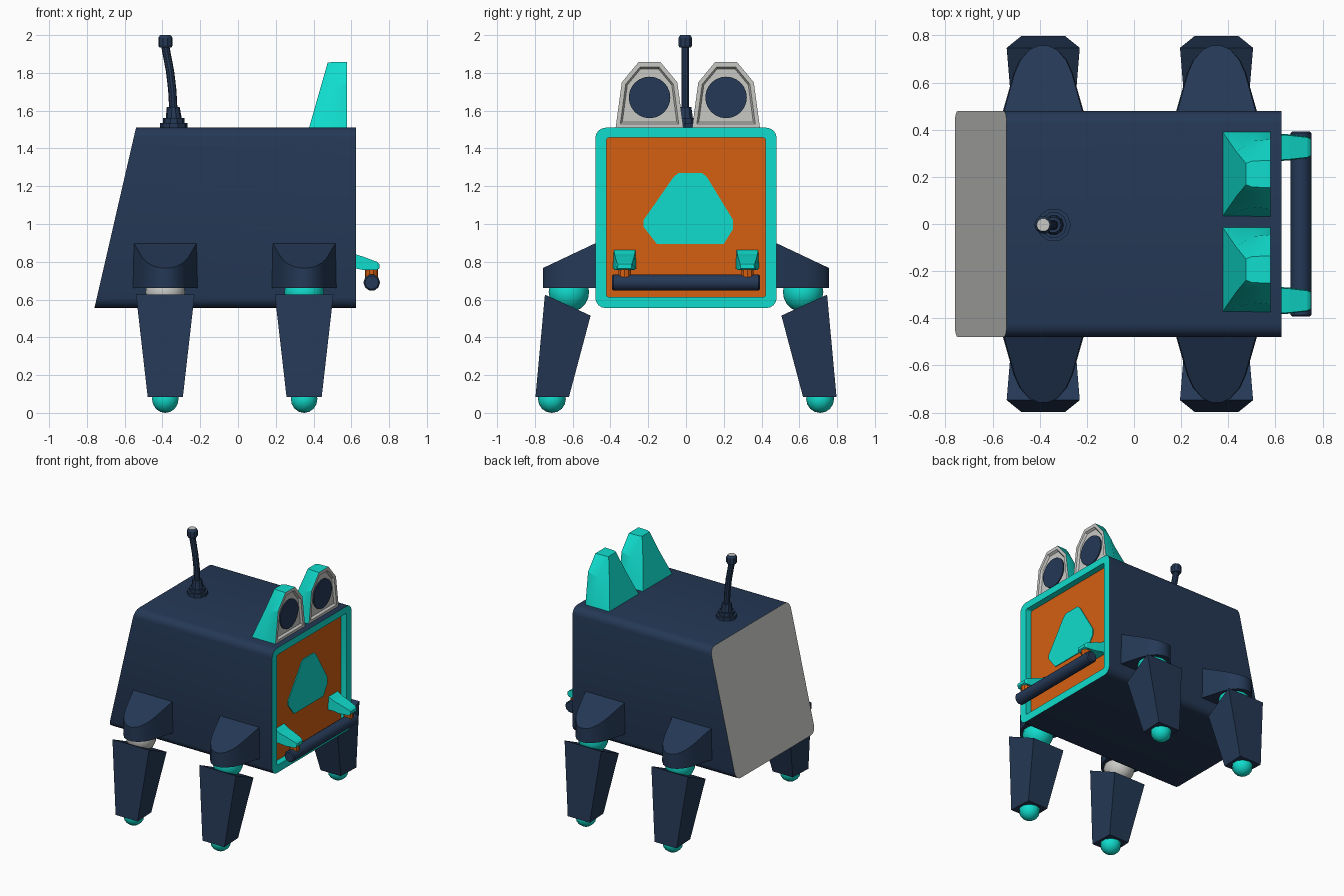
import bpy, bmesh, math
from mathutils import Vector

if "Cube" in bpy.data.objects:
    bpy.data.objects.remove(bpy.data.objects["Cube"])


def material(name, rgb):
    m = bpy.data.materials.new(name)
    m.diffuse_color = (*rgb, 1)
    m.use_nodes = True
    m.node_tree.nodes["Principled BSDF"].inputs["Base Color"].default_value = m.diffuse_color
    return m


NAVY = material("navy", (0.018, 0.040, 0.092))
TEAL = material("teal", (0.005, 0.72, 0.61))
ORANGE = material("orange", (0.66, 0.115, 0.006))
GRAY = material("light gray", (0.58, 0.58, 0.56))


def finish(bm, name, mats, smooth=None):
    bmesh.ops.recalc_face_normals(bm, faces=bm.faces)
    me = bpy.data.meshes.new(name)
    bm.to_mesh(me)
    bm.free()
    for m in mats:
        me.materials.append(m)
    ob = bpy.data.objects.new(name, me)
    bpy.context.collection.objects.link(ob)
    if smooth:
        bpy.ops.object.select_all(action='DESELECT')
        ob.select_set(True)
        bpy.context.view_layer.objects.active = ob
        bpy.ops.object.shade_smooth_by_angle(angle=math.radians(smooth))
    return ob


def loft(name, loops, mats, smooth=None):
    """Bridge equal-length point loops; mats = first cap, each band, last cap (or one for all)."""
    if not isinstance(mats, list):
        mats = [mats] * (len(loops) + 1)
    slots = list(dict.fromkeys(mats))
    bm = bmesh.new()
    rings = [[bm.verts.new(p) for p in lp] for lp in loops]

    def face(vs, m):
        bm.faces.new(vs).material_index = slots.index(m)
    face(rings[0][::-1], mats[0])
    for a, b, m in zip(rings, rings[1:], mats[1:]):
        n = len(a)
        for i in range(n):
            j = (i + 1) % n
            face((a[i], a[j], b[j], b[i]), m)
    face(rings[-1], mats[-1])
    return finish(bm, name, slots, smooth)


def rounded_rect(hy, z0, z1, r, seg=4):
    """Rounded rectangle as (y, z) points."""
    pts = []
    for k, (cy, cz) in enumerate([(hy - r, z1 - r), (r - hy, z1 - r), (r - hy, z0 + r), (hy - r, z0 + r)]):
        for i in range(seg + 1):
            a = math.pi / 2 * (k + i / seg)
            pts.append((cy + r * math.cos(a), cz + r * math.sin(a)))
    return pts


def sphere(name, loc, r, mat, seg, rings):
    bm = bmesh.new()
    bmesh.ops.create_uvsphere(bm, u_segments=seg, v_segments=rings, radius=r)
    bmesh.ops.translate(bm, verts=bm.verts, vec=Vector(loc))
    return finish(bm, name, [mat], 40)


# Body: rounded box with slanted gray back, teal face frame and recessed orange panel
Z0, Z1 = 0.555, 1.51
outer = rounded_rect(0.48, Z0, Z1, 0.055)
inner = rounded_rect(0.422, 0.613, 1.457, 0.015)
loft("body", [
    [(-0.76 + 0.22 * (z - Z0) / (Z1 - Z0), y, z) for y, z in outer],
    [(0.625, y, z) for y, z in outer],
    [(0.625, y, z) for y, z in inner],
    [(0.578, y, z) for y, z in inner]],
    [GRAY, NAVY, TEAL, TEAL, ORANGE], 30)

# Teal chest plate
plate = [(-0.04, 1.27), (0.085, 1.27), (0.11, 1.25), (0.25, 1.02), (0.25, 0.975), (0.20, 0.895),
         (-0.155, 0.895), (-0.225, 0.985), (-0.225, 1.02), (-0.065, 1.25)]
loft("chest_plate", [[(x, y, z) for y, z in plate] for x in (0.576, 0.584)], TEAL)

# Eyes: teal housings with gray recessed fronts and navy discs
front = [(-0.18, 1.505), (-0.147, 1.75), (-0.058, 1.857), (0.058, 1.857), (0.147, 1.75), (0.18, 1.505)]
mid = [(-0.18, 1.505), (-0.14, 1.72), (-0.055, 1.857), (0.055, 1.857), (0.14, 1.72), (0.18, 1.505)]
back = [(-0.18, 1.505), (-0.095, 1.71), (-0.045, 1.855), (0.045, 1.855), (0.095, 1.71), (0.18, 1.505)]
for side, cy in (("left", 0.212), ("right", -0.193)):
    def rim(x, s):
        return [(x, cy + y * s, 1.68 + (z - 1.68) * s) for y, z in front]
    loft(side + "_eye_housing", [
        [(0.375 + 0.10 * (z - 1.505) / 0.35, cy + y, z) for y, z in back],
        [(0.50, cy + y, z) for y, z in mid],
        rim(0.578, 1), rim(0.578, 0.86), rim(0.562, 0.80)],
        [TEAL, TEAL, TEAL, GRAY, GRAY, GRAY], 25)
    loft(side + "_eye", [[(x, cy + 0.11 * math.cos(a), 1.67 + 0.11 * math.sin(a))
                          for a in (i * math.tau / 24 for i in range(24))] for x in (0.561, 0.570)], NAVY)

# Antenna: stepped base, bent stem and knob with gray top
profile = [(-0.34, 1.505, 0.072), (-0.34, 1.535, 0.072), (-0.34, 1.535, 0.056), (-0.34, 1.562, 0.056),
           (-0.34, 1.562, 0.042), (-0.343, 1.62, 0.034), (-0.343, 1.62, 0.022), (-0.348, 1.71, 0.022),
           (-0.36, 1.81, 0.022), (-0.384, 1.935, 0.022), (-0.384, 1.935, 0.032), (-0.384, 1.945, 0.038),
           (-0.384, 1.985, 0.038), (-0.385, 2.0, 0.028)]
loft("antenna", [[(x + r * math.cos(a), r * math.sin(a) - 0.004, z)
                  for a in (i * math.tau / 10 for i in range(10))] for x, z, r in profile],
     [NAVY] * len(profile) + [GRAY])

# Bumper rod
loft("bumper_rod", [[(0.708 + r * math.cos(a), y, 0.69 + r * math.sin(a))
                     for a in (i * math.tau / 10 for i in range(10))]
                    for y, r in ((-0.393, 0.036), (-0.385, 0.044), (0.385, 0.044), (0.393, 0.036))], NAVY, 40)

# Bumper brackets with orange pegs
for side, s in (("left", 1), ("right", -1)):
    cy = s * 0.325
    sections = [(0.575, 0.062, 0.765, 0.865), (0.62, 0.058, 0.765, 0.84),
                (0.66, 0.055, 0.757, 0.828), (0.735, 0.046, 0.757, 0.80), (0.75, 0.038, 0.765, 0.787)]
    loft(side + "_bumper_bracket", [[(x, cy - h, a), (x, cy + h, a), (x, cy + h * 0.92, b), (x, cy - h * 0.92, b)]
                                    for x, h, a, b in sections], TEAL)
    loft(side + "_bumper_peg", [[(0.707 + 0.035 * math.cos(a), cy + 0.035 * math.sin(a), z)
                                 for a in (i * math.tau / 10 for i in range(10))] for z in (0.70, 0.76)], ORANGE)

# Legs: hip, ball joint, tapered shin and ball foot
half = [(0.175, 0.465), (0.125, 0.64), (0.10, 0.695), (0.06, 0.74), (0.02, 0.757)]
plan = half + [(-x, y) for x, y in reversed(half)]
for end, cx in (("front", 0.35), ("rear", -0.385)):
    for side, s in (("left", 1), ("right", -1)):
        n = f"{end}_{side}_"
        loft(n + "hip", [[(cx + x, s * y, 0.66) for x, y in plan],
                         [(cx + x * 0.97, s * y, 0.905 - 0.138 * (y - 0.465) / 0.292) for x, y in plan]],
             NAVY, 30)
        sphere(n + "joint", (cx, s * 0.62, 0.64), 0.107,
               GRAY if (end, side) == ("rear", "right") else TEAL, 14, 10)
        # corners: half width, y, z for outer then inner edge
        loft(n + "shin", [[(cx - a, s * y0, z0), (cx + a, s * y0, z0), (cx + b, s * y1, z1), (cx - b, s * y1, z1)]
                          for a, y0, z0, b, y1, z1 in ((0.093, 0.797, 0.083, 0.085, 0.62, 0.083),
                                                       (0.155, 0.747, 0.626, 0.135, 0.505, 0.515))], NAVY)
        sphere(n + "foot", (cx, s * 0.71, 0.074), 0.074, TEAL, 10, 8)
